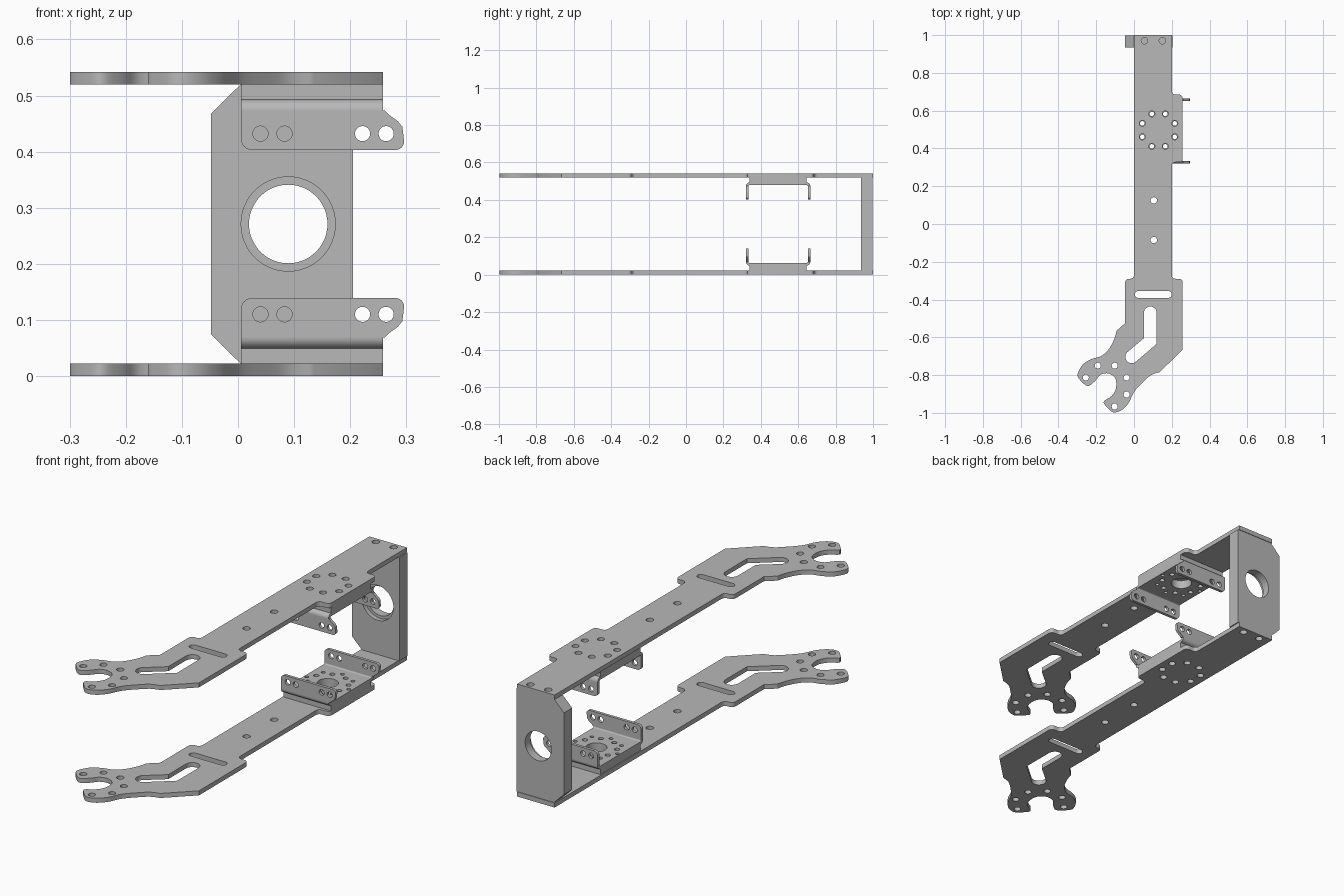
import bpy, bmesh, math
from mathutils import Matrix, Vector

cube = bpy.data.objects.get("Cube")
if cube:
    bpy.data.objects.remove(cube, do_unlink=True)

HEIGHT = 0.542   # overall height, used to mirror lower parts to the top
T = 0.022        # arm thickness

metal = bpy.data.materials.new("plain_grey_metal")
metal.use_nodes = True
grey = (0.48, 0.48, 0.48, 1)
metal.diffuse_color = grey
metal.node_tree.nodes["Principled BSDF"].inputs["Base Color"].default_value = grey

# Maps from a flat drawing (u, v, depth) to the model
AXES = {
    "z": Matrix.Identity(4),
    "y": Matrix(((1, 0, 0, 0), (0, 0, 1, 0), (0, 1, 0, 0), (0, 0, 0, 1))),
    "x": Matrix(((0, 0, 1, 0), (1, 0, 0, 0), (0, 1, 0, 0), (0, 0, 0, 1))),
}


def arc(cx, cy, r, start=0, end=360, n=32):
    count = n if end - start == 360 else n + 1
    angles = [math.radians(start + (end - start) * i / n) for i in range(count)]
    return [(cx + r * math.cos(a), cy + r * math.sin(a)) for a in angles]


def ring(cx, cy, radius, hole, count=8, offset=22.5):
    """Round holes evenly spaced on a circle."""
    step = 360 / 8
    centres = [arc(cx, cy, radius, offset + step * i, offset + step * i + 1, 1)[0]
               for i in range(count)]
    return [arc(x, y, hole, n=20) for x, y in centres]


def spline(points, steps=4):
    """Smooth open path through the points."""
    p = [Vector(q) for q in [points[0]] + points + [points[-1]]]
    out = []
    for a, b, c, d in zip(p, p[1:], p[2:], p[3:]):
        for i in range(steps):
            t = i / steps
            v = 0.5 * (2 * b + (c - a) * t + (2 * a - 5 * b + 4 * c - d) * t ** 2
                       + (3 * b - a - 3 * c + d) * t ** 3)
            out.append(tuple(v))
    return out + [points[-1]]


def finish(name, bm):
    mesh = bpy.data.meshes.new(name)
    bmesh.ops.recalc_face_normals(bm, faces=bm.faces)
    bm.to_mesh(mesh)
    mesh.materials.append(metal)
    obj = bpy.data.objects.new(name, mesh)
    bpy.context.collection.objects.link(obj)
    bpy.ops.object.select_all(action="DESELECT")
    obj.select_set(True)
    bpy.context.view_layer.objects.active = obj
    bpy.ops.object.shade_smooth_by_angle(angle=math.radians(30))


def plate(name, outline, holes, axis, low, high, pair=False):
    """Extrude an outline with holes from low to high along an axis."""
    curve = bpy.data.curves.new(name, "CURVE")
    curve.dimensions = "2D"
    curve.fill_mode = "BOTH"
    curve.extrude = (high - low) / 2
    for loop in [outline] + holes:
        s = curve.splines.new("POLY")
        s.points.add(len(loop) - 1)
        for point, (u, v) in zip(s.points, loop):
            point.co = (u, v, 0, 1)
        s.use_cyclic_u = True
    temp = bpy.data.objects.new(name + "_drawing", curve)
    bpy.context.collection.objects.link(temp)
    graph = bpy.context.evaluated_depsgraph_get()
    mesh = bpy.data.meshes.new_from_object(temp.evaluated_get(graph))
    bm = bmesh.new()
    bm.from_mesh(mesh)
    bpy.data.objects.remove(temp, do_unlink=True)
    bpy.data.meshes.remove(mesh)
    bmesh.ops.remove_doubles(bm, verts=bm.verts, dist=0.0002)
    bm.transform(AXES[axis] @ Matrix.Translation((0, 0, (low + high) / 2)))
    finish("lower_" + name if pair else name, bm)
    if pair:
        bm.transform(Matrix.Translation((0, 0, HEIGHT)) @ Matrix.Scale(-1, 4, (0, 0, 1)))
        finish("upper_" + name, bm)
    bm.free()


# Long arms: straight bar, widened middle and forked front end
fork = spline([
    (0.135, -0.785), (0.09, -0.8), (0.045, -0.84), (0, -0.89), (-0.027, -0.945),
    (-0.065, -0.985), (-0.11, -0.997), (-0.145, -0.968), (-0.16, -0.94),
    (-0.12, -0.912), (-0.097, -0.875), (-0.095, -0.83), (-0.112, -0.802),
    (-0.145, -0.79), (-0.18, -0.8), (-0.205, -0.83), (-0.24, -0.857),
    (-0.267, -0.845), (-0.297, -0.81), (-0.295, -0.785), (-0.27, -0.743),
    (-0.225, -0.715), (-0.175, -0.7), (-0.135, -0.665), (-0.105, -0.61), (-0.092, -0.565)])
arm = ([(0, 1), (0.2, 1), (0.2, 0.705)]
       + arc(0.22, 0.705, 0.02, 180, 270, 6) + arc(0.238, 0.665, 0.02, 0, 90, 6)[::-1]
       + arc(0.238, 0.347, 0.02, -90, 0, 6)[::-1] + arc(0.22, 0.307, 0.02, 90, 180, 6)
       + arc(0.22, -0.27, 0.02, 180, 270, 6) + arc(0.238, -0.31, 0.02, 0, 90, 6)[::-1]
       + [(0.258, -0.665)] + fork + [(-0.047, -0.525)]
       + arc(-0.027, -0.31, 0.02, 90, 180, 6)[::-1] + arc(-0.02, -0.27, 0.02, -90, 0, 6))
cross_slot = arc(0.182, -0.373, 0.018, -90, 90, 8) + arc(0.022, -0.373, 0.018, 90, 270, 8)
bent_slot = (arc(0.086, -0.471, 0.034, 0, 180, 12) + [(0.052, -0.605)]
             + arc(-0.012, -0.703, 0.034, 135, 315, 12) + [(0.12, -0.635)])
arm_holes = [arc(x, y, 0.017, n=20) for x, y in
             [(0.055, 0.97), (0.15, 0.97), (0.105, 0.125), (0.105, -0.085)]]
arm_holes += ring(0.13, 0.497, 0.093, 0.016) + [cross_slot, bent_slot]
arm_holes += ring(-0.147, -0.858, 0.117, 0.016, count=6, offset=-67.5)
plate("arm", arm, arm_holes, "z", 0, T, pair=True)

# Bracket spacer and floor, drilled to match the arms
floor = [(0.005, 0.34), (0.258, 0.34), (0.258, 0.645), (0.005, 0.645)]
bolts = ring(0.13, 0.497, 0.093, 0.012)
centre_hole = arc(0.13, 0.497, 0.047)
plate("bracket_spacer", floor, bolts + [centre_hole], "z", T, 0.049, pair=True)
plate("bracket_floor", floor, bolts + [centre_hole] + ring(0.13, 0.497, 0.112, 0.009, offset=0),
      "z", 0.049, 0.063, pair=True)

# Rounded bends and drilled upright flanges on both bracket sides
flange = ([(0.005, 0.069), (0.262, 0.069), (0.27, 0.077), (0.285, 0.088), (0.293, 0.098)]
          + arc(0.281, 0.124, 0.015, 0, 90, 6) + arc(0.025, 0.119, 0.02, 90, 180, 8))
flange_holes = [arc(x, 0.11, 0.0135, n=24) for x in (0.04, 0.083, 0.222, 0.264)]
for side, edge, bend_y, start in (("front", 0.32, 0.34, 180), ("back", 0.651, 0.645, 270)):
    outer = arc(bend_y, 0.069, 0.02, start, start + 90, 8)
    inner = arc(bend_y, 0.069, 0.006, start, start + 90, 8)
    plate(side + "_bracket_bend", outer + inner[::-1], [], "x", 0.005, 0.258, pair=True)
    plate(side + "_bracket_flange", flange, flange_holes, "y", edge, edge + 0.014, pair=True)

# Thick end block with chamfered side and stepped round opening
block = [(0.005, T), (0.205, T), (0.205, HEIGHT - T), (0.005, HEIGHT - T),
         (-0.048, 0.468), (-0.048, 0.074)]
plate("end_block_recess", block, [arc(0.0895, 0.271, 0.084, n=48)], "y", 0.935, 0.957)
plate("end_block_back", block, [arc(0.0895, 0.271, 0.07, n=48)], "y", 0.957, 0.997)
